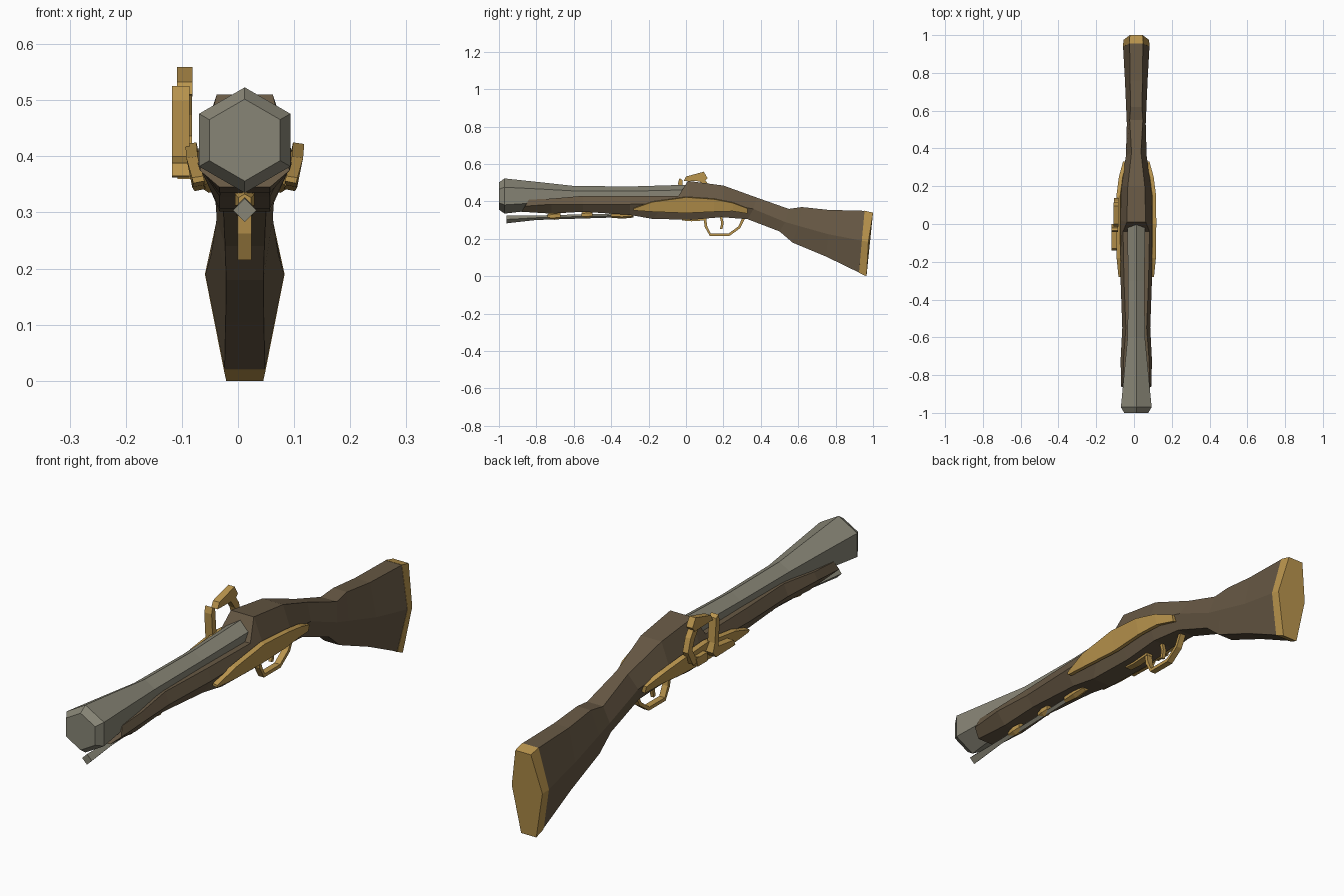
import bpy, bmesh, math
from mathutils import Vector

CX = 0.012  # centre line of the gun body


def material(name, rgb):
    m = bpy.data.materials.new(name)
    m.diffuse_color = (*rgb, 1)
    return m


WOOD = material("dark wood", (0.135, 0.098, 0.058))
STEEL = material("grey steel", (0.245, 0.235, 0.18))
BRASS = material("brass", (0.49, 0.30, 0.075))


def finish(bm, name, mat):
    bmesh.ops.recalc_face_normals(bm, faces=bm.faces)
    me = bpy.data.meshes.new(name)
    bm.to_mesh(me)
    bm.free()
    me.materials.append(mat)
    ob = bpy.data.objects.new(name, me)
    bpy.context.collection.objects.link(ob)
    return ob


def loft(name, rings, mat):
    """Skin a list of equally sized rings and cap both ends."""
    bm = bmesh.new()
    vs = [[bm.verts.new(p) for p in r] for r in rings]
    n = len(rings[0])
    for a, b in zip(vs, vs[1:]):
        for i in range(n):
            bm.faces.new((a[i], a[(i + 1) % n], b[(i + 1) % n], b[i]))
    bm.faces.new(vs[0])
    bm.faces.new(vs[-1])
    return finish(bm, name, mat)


def rod(name, stations, sides, mat):
    """Round part along y; stations are (y, z, radius), one corner points up."""
    rings = []
    for y, z, r in stations:
        ang = [2 * math.pi * i / sides for i in range(sides)]
        rings.append([(CX + r * math.sin(a), y, z + r * math.cos(a)) for a in ang])
    return loft(name, rings, mat)


def wood_ring(yt, zt, tw, ym, zm, w, yb, zb, bw):
    """Six-sided stock section: top, widest and bottom points."""
    return [(CX - tw, yt, zt), (CX + tw, yt, zt), (CX + w, ym, zm),
            (CX + bw, yb, zb), (CX - bw, yb, zb), (CX - w, ym, zm)]


def strip(name, path, x, width, thick, mat):
    """Flat band following a (y, z) path."""
    rings = []
    for i, p in enumerate(path):
        a = Vector(path[max(i - 1, 0)])
        b = Vector(path[min(i + 1, len(path) - 1)])
        d = (b - a).normalized() * thick / 2
        rings.append([(x + sx * width / 2, p[0] - s * d.y, p[1] + s * d.x)
                      for sx, s in ((-1, -1), (1, -1), (1, 1), (-1, 1))])
    return loft(name, rings, mat)


def plate(name, outline, x0, x1, mat):
    """Extruded (y, z) outline between two x values."""
    return loft(name, [[(x, y, z) for y, z in outline] for x in (x0, x1)], mat)


# Flared hexagonal barrel with a bevelled muzzle
rod("barrel", [(-1.0, 0.429, 0.073), (-0.97, 0.429, 0.094), (-0.8, 0.43, 0.075),
               (-0.6, 0.43, 0.053), (-0.3, 0.43, 0.05), (0.03, 0.435, 0.055)], 6, STEEL)

# Wooden stock: fore-end, breech hump, wrist and butt
loft("stock", [wood_ring(*s) for s in [
    (-0.84, 0.41, 0.07, -0.86, 0.375, 0.08, -0.88, 0.345, 0.045),
    (-0.72, 0.415, 0.068, -0.72, 0.385, 0.083, -0.72, 0.335, 0.045),
    (-0.55, 0.43, 0.055, -0.55, 0.385, 0.074, -0.55, 0.345, 0.042),
    (-0.3, 0.43, 0.065, -0.3, 0.385, 0.083, -0.3, 0.328, 0.045),
    (-0.04, 0.43, 0.07, -0.1, 0.39, 0.085, -0.18, 0.307, 0.045),
    (0.01, 0.51, 0.05, 0.02, 0.40, 0.087, 0.03, 0.302, 0.045),
    (0.2, 0.485, 0.045, 0.2, 0.39, 0.08, 0.19, 0.316, 0.045),
    (0.38, 0.42, 0.025, 0.36, 0.36, 0.055, 0.33, 0.305, 0.038),
    (0.55, 0.36, 0.035, 0.53, 0.29, 0.05, 0.5, 0.24, 0.035),
    (0.62, 0.37, 0.03, 0.6, 0.27, 0.053, 0.57, 0.18, 0.033),
    (0.76, 0.355, 0.033, 0.76, 0.225, 0.06, 0.75, 0.105, 0.034),
    (0.955, 0.35, 0.035, 0.94, 0.19, 0.07, 0.925, 0.02, 0.036)]], WOOD)

# Brass butt plate with a hollowed back
bp = loft("butt_plate", [wood_ring(*s) for s in [
    (0.955, 0.351, 0.036, 0.94, 0.19, 0.071, 0.925, 0.018, 0.037),
    (1.0, 0.34, 0.034, 0.975, 0.185, 0.067, 0.965, 0.0, 0.033)]], BRASS)

# Tilted brass side plates on both flanks: y, top z, bottom z, outer half width
for side, label in ((1, "right"), (-1, "left")):
    rings = []
    for y, zt, zb, w in [(-0.28, 0.365, 0.352, 0.094), (-0.18, 0.40, 0.345, 0.104),
                         (0.0, 0.425, 0.338, 0.106), (0.15, 0.415, 0.345, 0.105),
                         (0.25, 0.395, 0.348, 0.092), (0.33, 0.365, 0.335, 0.07)]:
        lean = (zt - zb) * 0.19
        rings.append([(CX + side * w, y, zt - 0.003), (CX + side * (w - lean), y, zb),
                      (CX + side * (w - lean - 0.02), y, zb + 0.004),
                      (CX + side * (w - 0.02), y, zt)])
    loft(label + "_side_plate", rings, BRASS)

# Lock on the left: striker plate and curved hammer
plate("striker_plate", [(-0.14, 0.365), (-0.02, 0.362), (0.0, 0.385), (-0.012, 0.42),
                        (-0.02, 0.515), (-0.035, 0.525), (-0.042, 0.50),
                        (-0.035, 0.40), (-0.13, 0.388)], -0.118, -0.086, BRASS)
strip("hammer_arm", [(0.05, 0.375), (0.1, 0.39), (0.125, 0.435), (0.11, 0.48),
                     (0.075, 0.53)], -0.094, 0.024, 0.028, BRASS)
plate("hammer_head", [(-0.012, 0.51), (0.0, 0.533), (0.095, 0.559), (0.115, 0.525),
                      (0.1, 0.507)], -0.109, -0.081, BRASS)
plate("lock_pivot", [(0.02, 0.36), (0.08, 0.36), (0.09, 0.395), (0.02, 0.395)],
      -0.108, -0.075, BRASS)

# Trigger, guard and the small plate holding them
strip("trigger_guard", [(0.1, 0.315), (0.107, 0.265), (0.13, 0.222), (0.23, 0.222),
                        (0.285, 0.262), (0.31, 0.315)], CX, 0.025, 0.014, BRASS)
strip("trigger", [(0.185, 0.325), (0.195, 0.285), (0.188, 0.253)], CX, 0.014, 0.013, BRASS)
strip("guard_plate", [(-0.02, 0.305), (0.03, 0.301), (0.11, 0.306)], CX, 0.03, 0.014, BRASS)

# Ramrod under the barrel with brass holders
rod("ramrod", [(-0.96, 0.304, 0.021), (-0.8, 0.313, 0.012), (-0.3, 0.327, 0.010)], 4, STEEL)
for i, (y0, y1, z) in enumerate([(-0.74, -0.67, 0.32), (-0.56, -0.5, 0.327),
                                 (-0.40, -0.28, 0.326)]):
    rod(f"ramrod_holder_{i + 1}", [(y0, z, 0.013), ((y0 + y1) / 2, z + 0.002, 0.02),
                                   (y1, z + 0.004, 0.016)], 6, BRASS)
